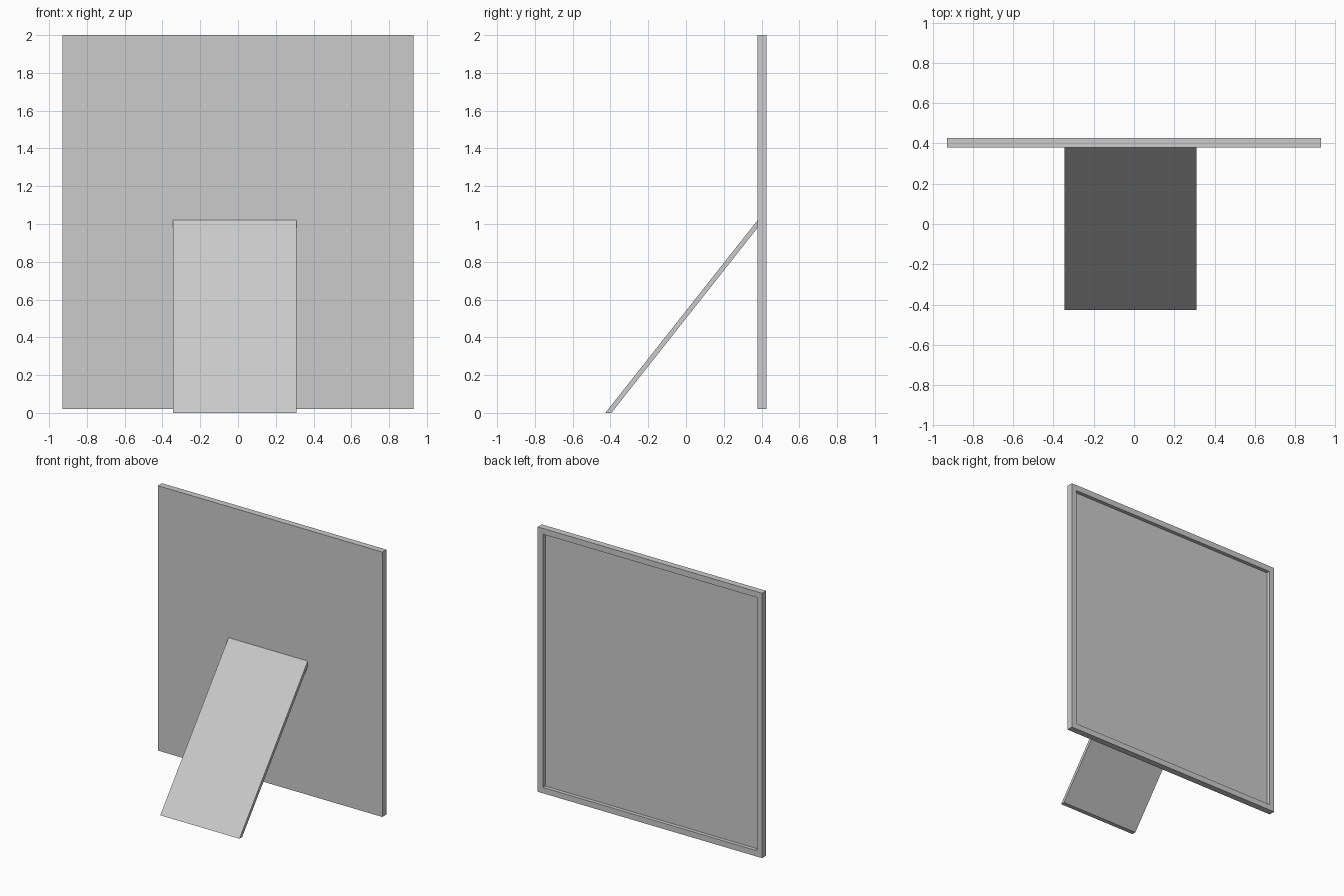
import bpy, bmesh
from mathutils import Vector

if "Cube" in bpy.data.objects:
    bpy.data.objects.remove(bpy.data.objects["Cube"])


def prism(name, profile, x0, x1):
    """Extrude a (y, z) profile along x."""
    bm = bmesh.new()
    face = bm.faces.new([bm.verts.new((x0, y, z)) for y, z in profile])
    ext = bmesh.ops.extrude_face_region(bm, geom=[face])
    verts = [g for g in ext["geom"] if isinstance(g, bmesh.types.BMVert)]
    bmesh.ops.translate(bm, verts=verts, vec=(x1 - x0, 0, 0))
    bmesh.ops.recalc_face_normals(bm, faces=bm.faces[:])
    mesh = bpy.data.meshes.new(name)
    obj = bpy.data.objects.new(name, mesh)
    bpy.context.collection.objects.link(obj)
    return obj, bm


# Picture frame: slab with a recessed panel on its display side (+y)
Y0, Y1, Z0, Z1, W = 0.379, 0.427, 0.02, 2.0, 0.928
BORDER, DEPTH = 0.062, 0.028
frame, bm = prism("picture_frame", [(Y0, Z0), (Y1, Z0), (Y1, Z1), (Y0, Z1)], -W, W)
panel = max(bm.faces, key=lambda f: f.calc_center_median().y)
bmesh.ops.inset_individual(bm, faces=[panel], thickness=BORDER)
# Push the inner panel straight back to give square recess walls
ext = bmesh.ops.extrude_face_region(bm, geom=[panel])
verts = [g for g in ext["geom"] if isinstance(g, bmesh.types.BMVert)]
bmesh.ops.translate(bm, verts=verts, vec=Vector((0, -DEPTH, 0)))
if panel.is_valid:
    bmesh.ops.delete(bm, geom=[panel], context="FACES_ONLY")
bmesh.ops.recalc_face_normals(bm, faces=bm.faces[:])
bm.to_mesh(frame.data)
bm.free()

# Easel leg: leaning strut, cut flat at the ground and against the frame
leg, bm = prism("easel_leg",
                [(-0.427, 0), (-0.395, 0), (Y0, 0.98), (Y0, 1.02)], -0.344, 0.311)
bm.to_mesh(leg.data)
bm.free()
